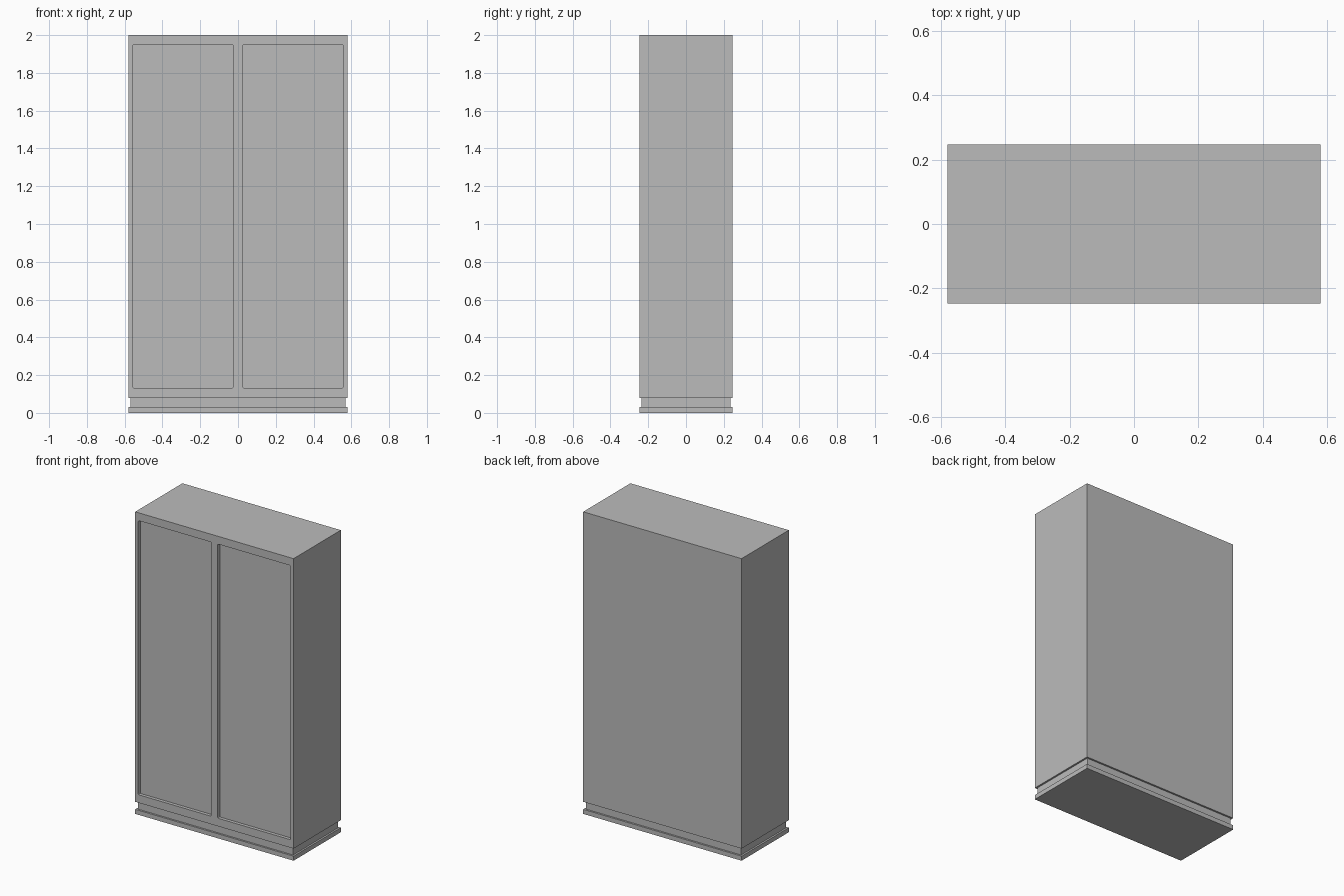
import bpy
import bmesh
from mathutils import Matrix

cube = bpy.data.objects.get("Cube")
if cube:
    bpy.data.objects.remove(cube, do_unlink=True)

W, D, H = 1.16, 0.494, 2.0
FRONT = -D / 2

grey = bpy.data.materials.new("plain_grey")
grey.use_nodes = True
colour = (0.5, 0.5, 0.5, 1)
grey.diffuse_color = colour
grey.node_tree.nodes["Principled BSDF"].inputs["Base Color"].default_value = colour


def box(name, x, y, z, corner=0):
    """Box from (min, max) ranges; corner chamfers the edges running front to back."""
    bm = bmesh.new()
    size = Matrix.Diagonal((x[1] - x[0], y[1] - y[0], z[1] - z[0], 1))
    centre = Matrix.Translation((sum(x) / 2, sum(y) / 2, sum(z) / 2))
    bmesh.ops.create_cube(bm, size=1, matrix=centre @ size)
    if corner:
        edges = [e for e in bm.edges
                 if abs(e.verts[0].co.y - e.verts[1].co.y) > 1e-4]
        bmesh.ops.bevel(bm, geom=edges, offset=corner, segments=2,
                        profile=0.5, affect='EDGES')
    mesh = bpy.data.meshes.new(name)
    bm.to_mesh(mesh)
    bm.free()
    mesh.materials.append(grey)
    obj = bpy.data.objects.new(name, mesh)
    bpy.context.collection.objects.link(obj)
    return obj


def tier(name, z, inset=0):
    x, y = W / 2 - inset, D / 2 - inset
    return box(name, (-x, x), (-y, y), z)


# Base slab, recessed neck and cabinet body
tier("base_slab", (0, 0.03))
tier("base_neck", (0.03, 0.08), inset=0.012)
cabinet = tier("cabinet_body", (0.08, H))

# Two sunken door panels cut into the front
for side, x in (("right", (-0.558, -0.024)), ("left", (0.024, 0.558))):
    cutter = box(side + "_door_recess", x, (FRONT - 0.1, FRONT + 0.022),
                 (0.133, 1.948), corner=0.006)
    cutter.hide_render = True
    cut = cabinet.modifiers.new(side + "_door", 'BOOLEAN')
    cut.operation = 'DIFFERENCE'
    cut.solver = 'EXACT'
    cut.object = cutter
    bpy.context.view_layer.objects.active = cabinet
    bpy.ops.object.modifier_apply(modifier=cut.name)
    bpy.data.objects.remove(cutter, do_unlink=True)
